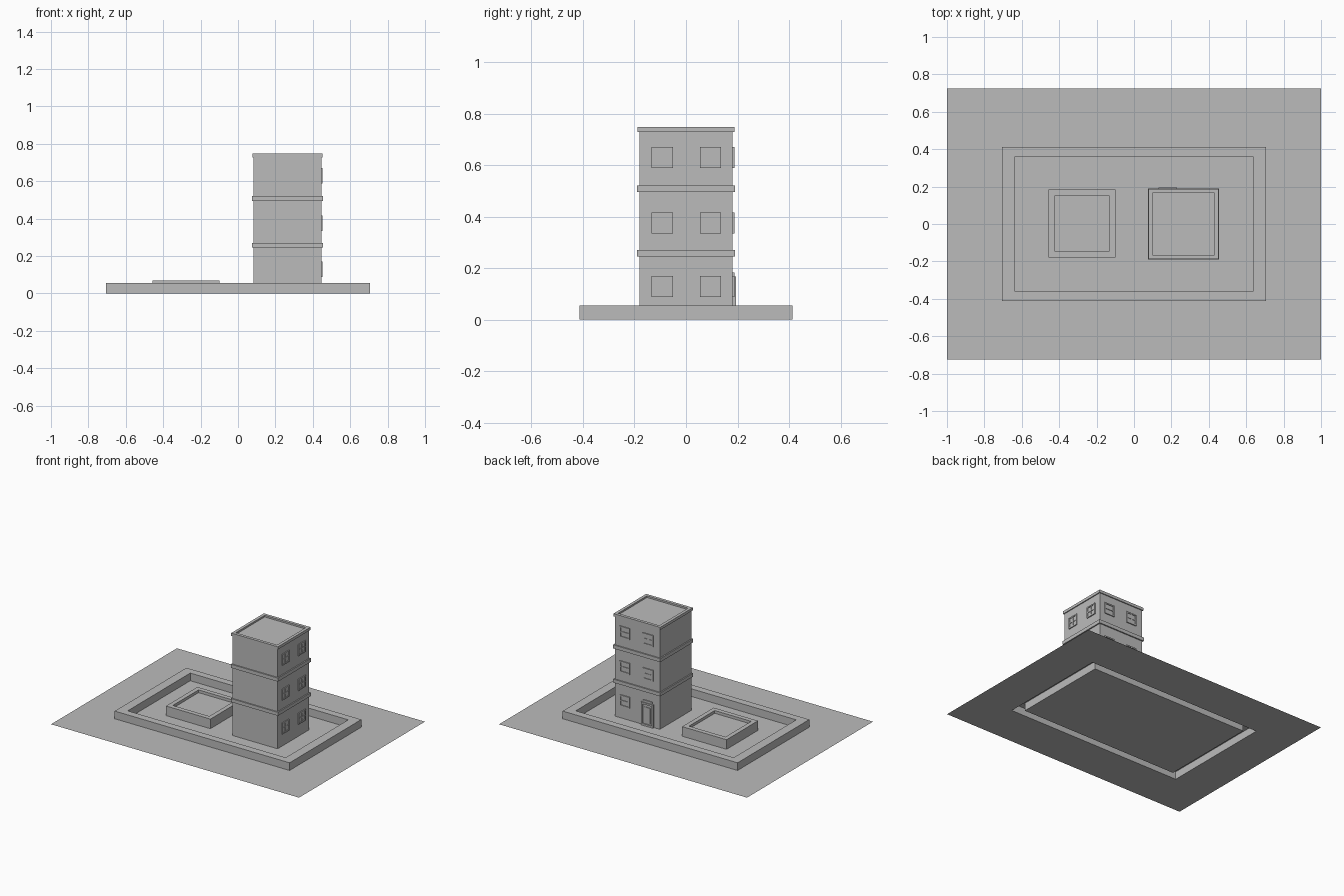
import bpy, bmesh
from mathutils import Matrix, Vector

cube = bpy.data.objects.get("Cube")
if cube:
    bpy.data.objects.remove(cube)

stone = bpy.data.materials.new("light_grey")
stone.use_nodes = True
grey = (0.5, 0.5, 0.5, 1)
stone.diffuse_color = grey
stone.node_tree.nodes["Principled BSDF"].inputs["Base Color"].default_value = grey


def terrace(bm, centre, steps, frame=Matrix()):
    """Join concentric rectangles (half width, half depth, height), then cap the last."""
    rings = []
    for w, d, h in steps:
        corners = ((-w, -d), (w, -d), (w, d), (-w, d))
        rings.append([bm.verts.new(frame @ Vector((centre[0] + u, centre[1] + v, h)))
                      for u, v in corners])
    for a, b in zip(rings, rings[1:]):
        for i in range(4):
            j = (i + 1) % 4
            bm.faces.new((a[i], a[j], b[j], b[i]))
    bm.faces.new(rings[-1])


def block(bm, centre, w, d, low, high, frame=Matrix()):
    """A box closed at both ends."""
    terrace(bm, centre, [(0.5 * w, 0.5 * d, low), (w, d, low), (w, d, high)], frame)


def finish(name, bm):
    mesh = bpy.data.meshes.new(name)
    bm.to_mesh(mesh)
    bm.free()
    mesh.materials.append(stone)
    obj = bpy.data.objects.new(name, mesh)
    bpy.context.collection.objects.link(obj)
    return obj


# Ground sheet with the raised kerb drawn up out of it, hollow beneath
bm = bmesh.new()
terrace(bm, (0, 0), [(1, 0.725, 0), (0.705, 0.413, 0), (0.705, 0.413, 0.056),
                     (0.637, 0.36, 0.056), (0.637, 0.36, 0)])
finish("ground_and_kerb", bm)

# Low square basin
bm = bmesh.new()
terrace(bm, (-0.277, 0.003), [(0.179, 0.181, 0), (0.179, 0.181, 0.07),
                              (0.147, 0.148, 0.07), (0.147, 0.148, 0.05)])
finish("basin", bm)

# Tower walls, ledges and roof
tower = (0.265, 0)
half = 0.181
bm = bmesh.new()
terrace(bm, tower, [(half, half, 0), (half, half, 0.73)])
finish("tower_walls", bm)
for name, low, high in (("lower_ledge", 0.246, 0.271), ("upper_ledge", 0.495, 0.521)):
    bm = bmesh.new()
    block(bm, tower, 0.19, 0.19, low, high)
    finish(name, bm)
bm = bmesh.new()
terrace(bm, tower, [(0.17, 0.17, 0.728), (0.188, 0.188, 0.728), (0.188, 0.188, 0.748),
                    (0.166, 0.166, 0.748), (0.166, 0.166, 0.736)])
finish("roof_parapet", bm)

# Wall frames: local x runs along the wall, y is up, z points outward
side_wall = Matrix(((0, 0, 1, tower[0] + half), (1, 0, 0, 0), (0, 1, 0, 0), (0, 0, 0, 1)))
back_wall = Matrix(((-1, 0, 0, tower[0]), (0, 0, 1, half), (0, 1, 0, 0), (0, 0, 0, 1)))


def window(name, frame, u, v, cross=True):
    bm = bmesh.new()
    w, h, out = 0.041, 0.041, 0.007
    terrace(bm, (u, v), [(w, h, 0), (w, h, out), (w - 0.009, h - 0.009, out),
                         (w - 0.009, h - 0.009, 0.002)], frame)
    block(bm, (u, v), w - 0.009, 0.004, 0.002, out - 0.001, frame)
    if cross:
        block(bm, (u, v), 0.004, h - 0.009, 0.002, out - 0.001, frame)
    finish(name, bm)


for storey, v in enumerate((0.129, 0.376, 0.63), 1):
    window(f"side_window_near_{storey}", side_wall, -0.092, v)
    window(f"side_window_far_{storey}", side_wall, 0.095, v)
    window(f"back_sash_window_{storey}", back_wall, -0.1, v, cross=False)
    if storey > 1:
        window(f"back_window_{storey}", back_wall, 0.088, v)

# Door with surround, recessed leaf and a narrower head piece
bm = bmesh.new()
u = 0.085
terrace(bm, (u, 0.084), [(0.049, 0.084, 0), (0.049, 0.084, 0.013),
                         (0.036, 0.071, 0.013), (0.036, 0.071, 0.005)], back_wall)
block(bm, (u, 0.08), 0.024, 0.056, 0.005, 0.009, back_wall)
finish("door", bm)
bm = bmesh.new()
block(bm, (u, 0.175), 0.036, 0.009, 0, 0.007, back_wall)
finish("door_head", bm)
